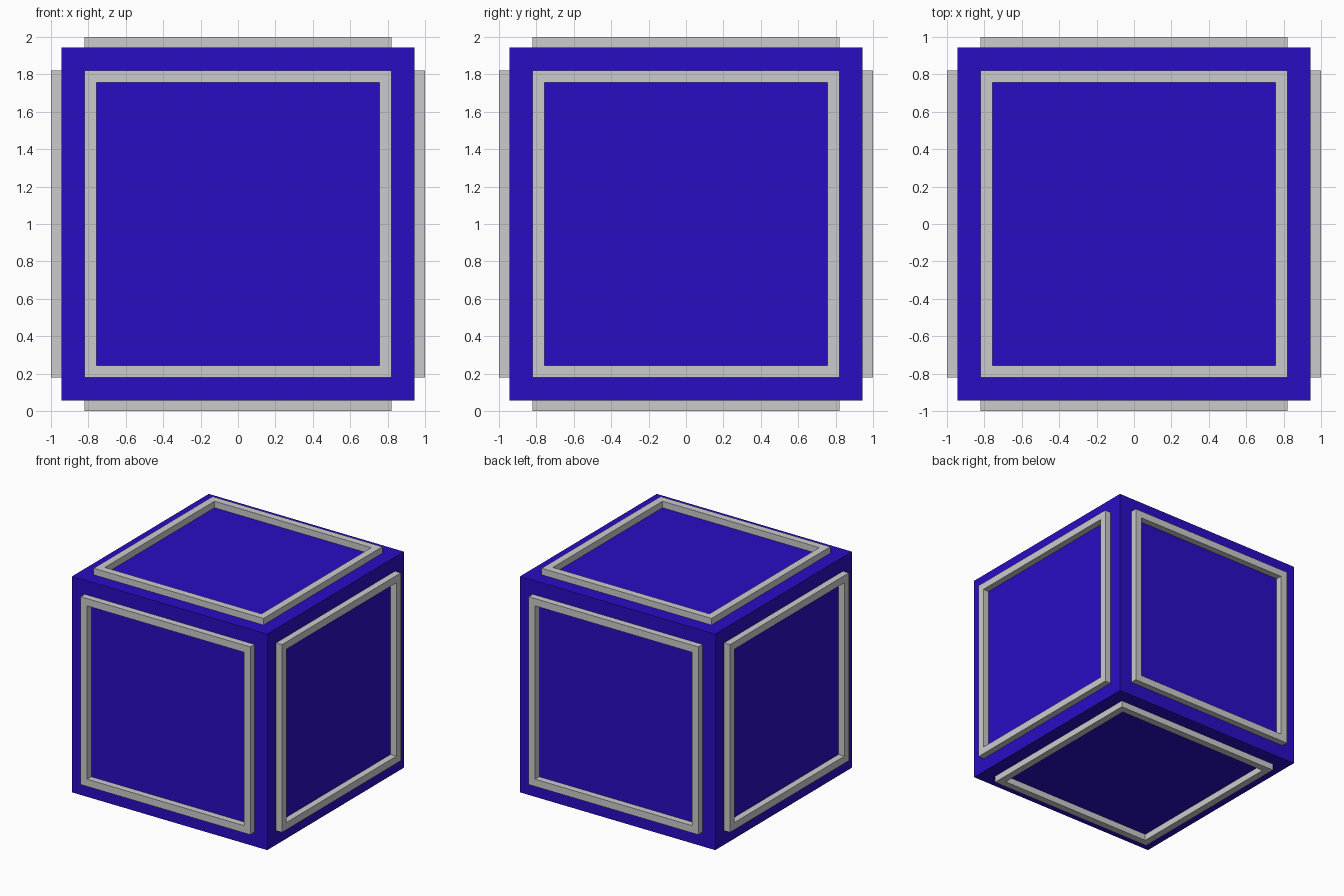
import bpy
import bmesh
from math import pi
from mathutils import Matrix

if "Cube" in bpy.data.objects:
    bpy.data.objects.remove(bpy.data.objects["Cube"])

HALF = 0.943             # half size of the cube
OUTER, INNER = 0.82, 0.757  # half sizes of the square frames
TIP = 1.0                # outer reach of the frames
CENTRE = Matrix.Translation((0, 0, 1))

blue = bpy.data.materials.new("blue")
blue.diffuse_color = (0.022, 0.004, 0.55, 1)
blue.use_nodes = True
blue.node_tree.nodes["Principled BSDF"].inputs["Base Color"].default_value = blue.diffuse_color


def add_object(name, bm, material=None):
    bmesh.ops.recalc_face_normals(bm, faces=bm.faces)
    mesh = bpy.data.meshes.new(name)
    bm.to_mesh(mesh)
    bm.free()
    if material:
        mesh.materials.append(material)
    obj = bpy.data.objects.new(name, mesh)
    bpy.context.collection.objects.link(obj)
    return obj


# Solid cube body
bm = bmesh.new()
bmesh.ops.create_cube(bm, size=2 * HALF, matrix=CENTRE)
add_object("cube_body", bm, blue)


# Raised square frame: a rectangular section swept round four mitred corners
def add_frame(name, rotation):
    bm = bmesh.new()
    section = [(OUTER, HALF), (OUTER, TIP), (INNER, TIP), (INNER, HALF)]
    corners = [(1, 1), (-1, 1), (-1, -1), (1, -1)]
    rings = [[bm.verts.new((sx * r, sy * r, h)) for r, h in section]
             for sx, sy in corners]
    for i in range(4):
        a, b = rings[i], rings[(i + 1) % 4]
        for j in range(4):
            k = (j + 1) % 4
            bm.faces.new((a[j], b[j], b[k], a[k]))
    bm.transform(CENTRE @ rotation)
    add_object(name, bm)


# One frame on each side of the cube
sides = {
    "top_frame": (0, "X"), "bottom_frame": (pi, "X"),
    "front_frame": (pi / 2, "X"), "back_frame": (-pi / 2, "X"),
    "right_frame": (pi / 2, "Y"), "left_frame": (-pi / 2, "Y"),
}
for name, (angle, axis) in sides.items():
    add_frame(name, Matrix.Rotation(angle, 4, axis))
